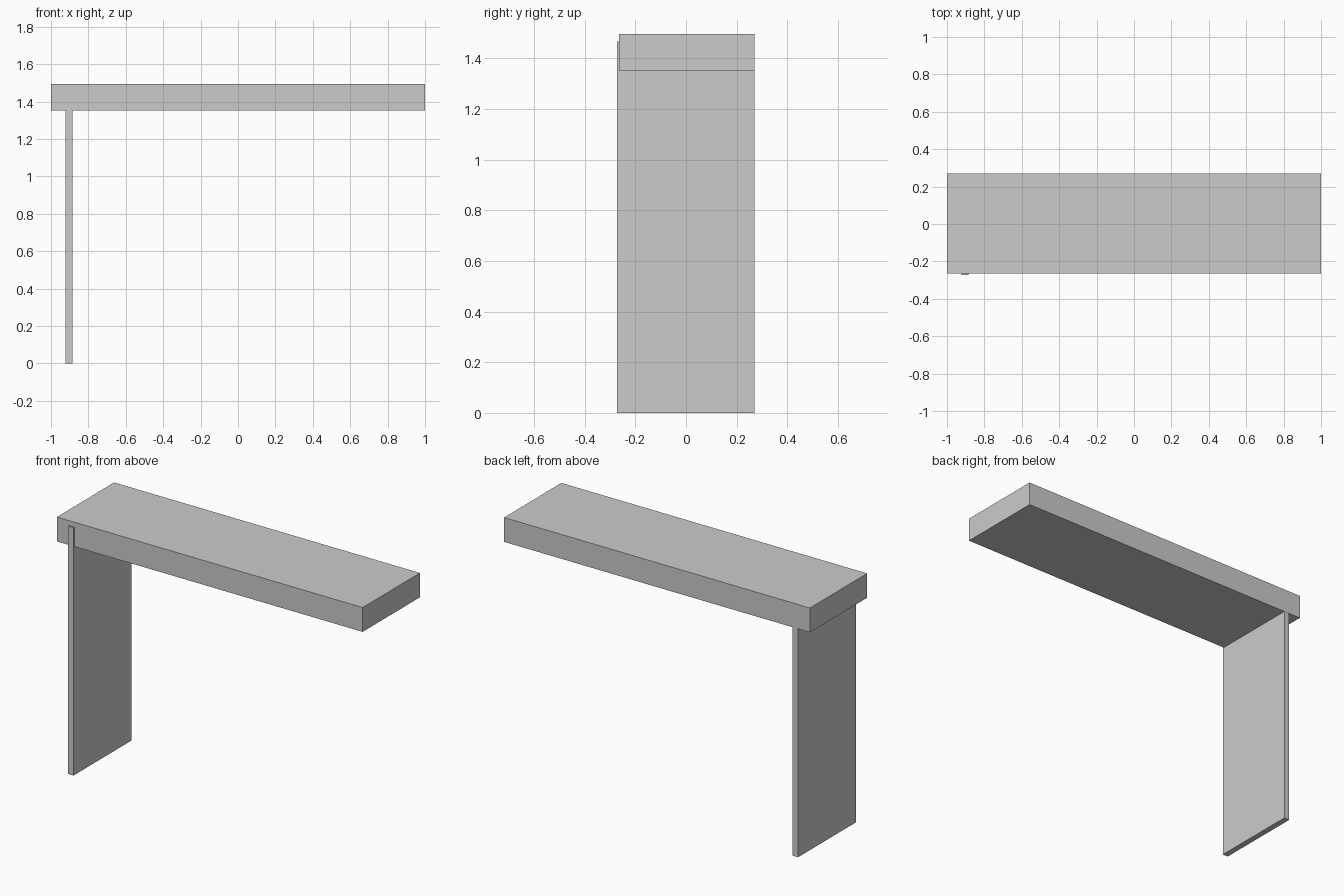
import bpy

if "Cube" in bpy.data.objects:
    bpy.data.objects.remove(bpy.data.objects["Cube"])


def box(name, lo, hi):
    """Axis-aligned box between two corners."""
    centre = [(a + b) / 2 for a, b in zip(lo, hi)]
    bpy.ops.mesh.primitive_cube_add(size=1, location=centre)
    ob = bpy.context.object
    ob.name = name
    ob.scale = [b - a for a, b in zip(lo, hi)]
    bpy.ops.object.transform_apply(location=False, rotation=False, scale=True)
    return ob


# Thick horizontal slab
box("top_slab", (-1.0, -0.264, 1.351), (1.0, 0.271, 1.495))

# Single upright panel, let into the slab and just proud of its front
box("side_panel", (-0.922, -0.272, 0.0), (-0.886, 0.270, 1.466))
